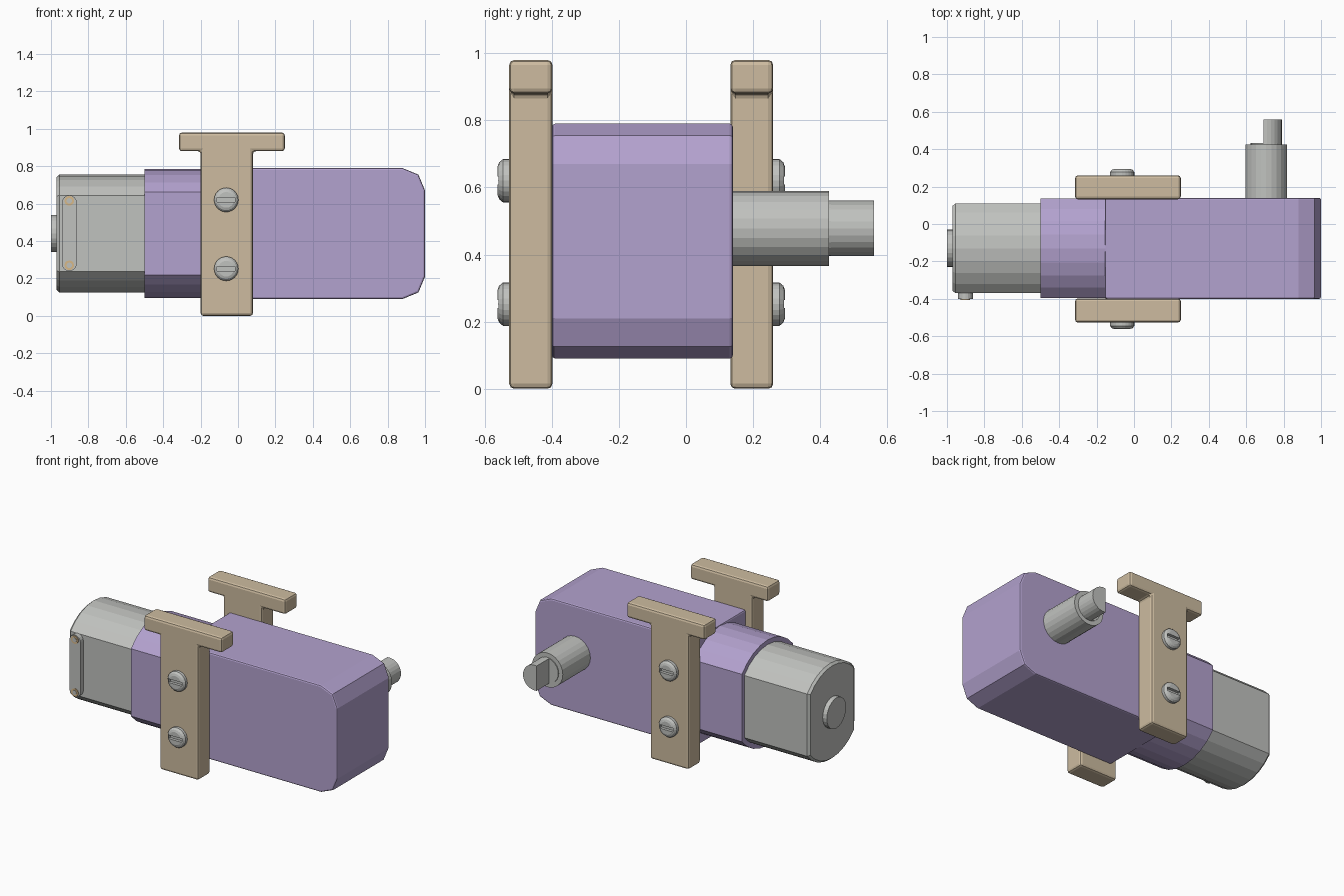
import bpy, bmesh, math
from mathutils import Vector

if "Cube" in bpy.data.objects:
    bpy.data.objects.remove(bpy.data.objects["Cube"])


def material(name, rgb):
    m = bpy.data.materials.new(name)
    m.diffuse_color = (*rgb, 1)
    m.use_nodes = True
    m.node_tree.nodes["Principled BSDF"].inputs["Base Color"].default_value = m.diffuse_color
    return m


PURPLE = material("purple plastic", (0.45, 0.36, 0.62))
TAN = material("tan bracket", (0.61, 0.50, 0.35))
GREY = material("grey metal", (0.53, 0.54, 0.52))
COPPER = material("copper terminal", (0.68, 0.48, 0.25))


def loft(name, rings, mat, bevel=0.0):
    """Closed solid through a list of equal-length point rings."""
    bm = bmesh.new()
    vs = [[bm.verts.new(p) for p in r] for r in rings]
    n = len(vs[0])
    for a, b in zip(vs, vs[1:]):
        for i in range(n):
            j = (i + 1) % n
            bm.faces.new((a[i], a[j], b[j], b[i]))
    bm.faces.new(vs[0])
    bm.faces.new(vs[-1])
    bmesh.ops.recalc_face_normals(bm, faces=bm.faces)
    me = bpy.data.meshes.new(name)
    bm.to_mesh(me)
    bm.free()
    me.materials.append(mat)
    ob = bpy.data.objects.new(name, me)
    bpy.context.collection.objects.link(ob)
    if bevel:
        mod = ob.modifiers.new("edge_bevel", 'BEVEL')
        mod.width = bevel
        mod.segments = 2
        mod.limit_method = 'ANGLE'
        mod.angle_limit = math.radians(50)
    return ob


def along_y(pts, y):
    return [Vector((x, y, z)) for x, z in pts]


def along_x(pts, x):
    return [Vector((x, y, z)) for y, z in pts]


def arc(cx, cz, r, a0, a1, n):
    return [(cx + r * math.cos(math.radians(a0 + (a1 - a0) * i / n)),
             cz + r * math.sin(math.radians(a0 + (a1 - a0) * i / n))) for i in range(n + 1)]


def circle(cx, cz, r, n=24):
    return arc(cx, cz, r, 0, 360, n)[:-1]


def flat_round(r, half):
    """Round section with flats on both y sides."""
    a = math.degrees(math.acos(half / r))
    return arc(CY, CZ, r, a, 180 - a, 8) + arc(CY, CZ, r, 180 + a, 360 - a, 8)


CY, CZ = -0.13, 0.44

# gearbox with faceted far corners
box = [(-0.155, 0.09)] + arc(0.88, 0.21, 0.12, -90, 0, 2) + arc(0.88, 0.67, 0.12, 0, 90, 2) + [(-0.155, 0.79)]
loft("gearbox", [along_y(box, -0.40), along_y(box, 0.14)], PURPLE, 0.01)

# collar and motor can
col = flat_round(0.345, 0.265)
loft("gearbox_collar", [along_x(col, -0.50), along_x(col, -0.15)], PURPLE)
can, can_end = flat_round(0.315, 0.24), flat_round(0.302, 0.227)
loft("motor_can", [along_x(can_end, -0.97), along_x(can, -0.955), along_x(can, -0.49)], GREY)
boss = circle(CY, CZ, 0.1)
loft("motor_rear_boss", [along_x(boss, -1.0), along_x(boss, -0.96)], GREY)

# terminal plate with copper eyelets
plate = arc(-0.902, 0.605, 0.04, 0, 180, 8) + arc(-0.902, 0.28, 0.04, 180, 360, 8)
loft("terminal_plate", [along_y(plate, -0.40), along_y(plate, -0.36)], GREY)
for i, z in enumerate((0.27, 0.615)):
    loft(f"terminal_eyelet_{i}", [along_y(circle(-0.902, z, 0.026, 12), -0.405),
                                  along_y(circle(-0.902, z, 0.026, 12), -0.395)], COPPER)
    loft(f"terminal_hole_{i}", [along_y(circle(-0.902, z, 0.015, 12), -0.407),
                                along_y(circle(-0.902, z, 0.015, 12), -0.395)], GREY)

# output shaft: sleeve, round seat, half-round tip
SX, SZ = 0.707, 0.478
for name, pts, y0, y1 in (
        ("output_sleeve", circle(SX, SZ, 0.112), 0.13, 0.426),
        ("output_seat", circle(SX, SZ, 0.083), 0.42, 0.432),
        ("output_tip", arc(SX, SZ, 0.083, -101, 101, 14), 0.42, 0.56)):
    loft(name, [along_y(pts, y0), along_y(pts, y1)], GREY)

# T brackets and slotted screws on both sides
tee = [(-0.2, 0.0), (0.08, 0.0), (0.08, 0.88), (0.25, 0.88), (0.25, 0.98),
       (-0.315, 0.98), (-0.315, 0.88), (-0.2, 0.88)]
for side, inner, outer, d in (("front", -0.398, -0.527, -1), ("back", 0.132, 0.26, 1)):
    loft(f"bracket_{side}", [along_y(tee, inner), along_y(tee, outer)], TAN, 0.015)
    for k, z in enumerate((0.252, 0.62)):
        x = -0.063
        head = [along_y(circle(x, z, r), outer + d * h)
                for r, h in ((0.065, -0.01), (0.065, 0.018), (0.055, 0.03), (0.042, 0.035))]
        screw = loft(f"screw_{side}_{k}", head, GREY)
        slot = [(x - 0.048, z - 0.012), (x + 0.048, z - 0.012), (x + 0.048, z + 0.012), (x - 0.048, z + 0.012)]
        cutter = loft(f"slot_cutter_{side}_{k}",
                      [along_y(slot, outer + d * 0.016), along_y(slot, outer + d * 0.06)], GREY)
        mod = screw.modifiers.new("slot", 'BOOLEAN')
        mod.operation = 'DIFFERENCE'
        mod.solver = 'EXACT'
        mod.object = cutter
        cutter.hide_render = True
        cutter.hide_set(True)
